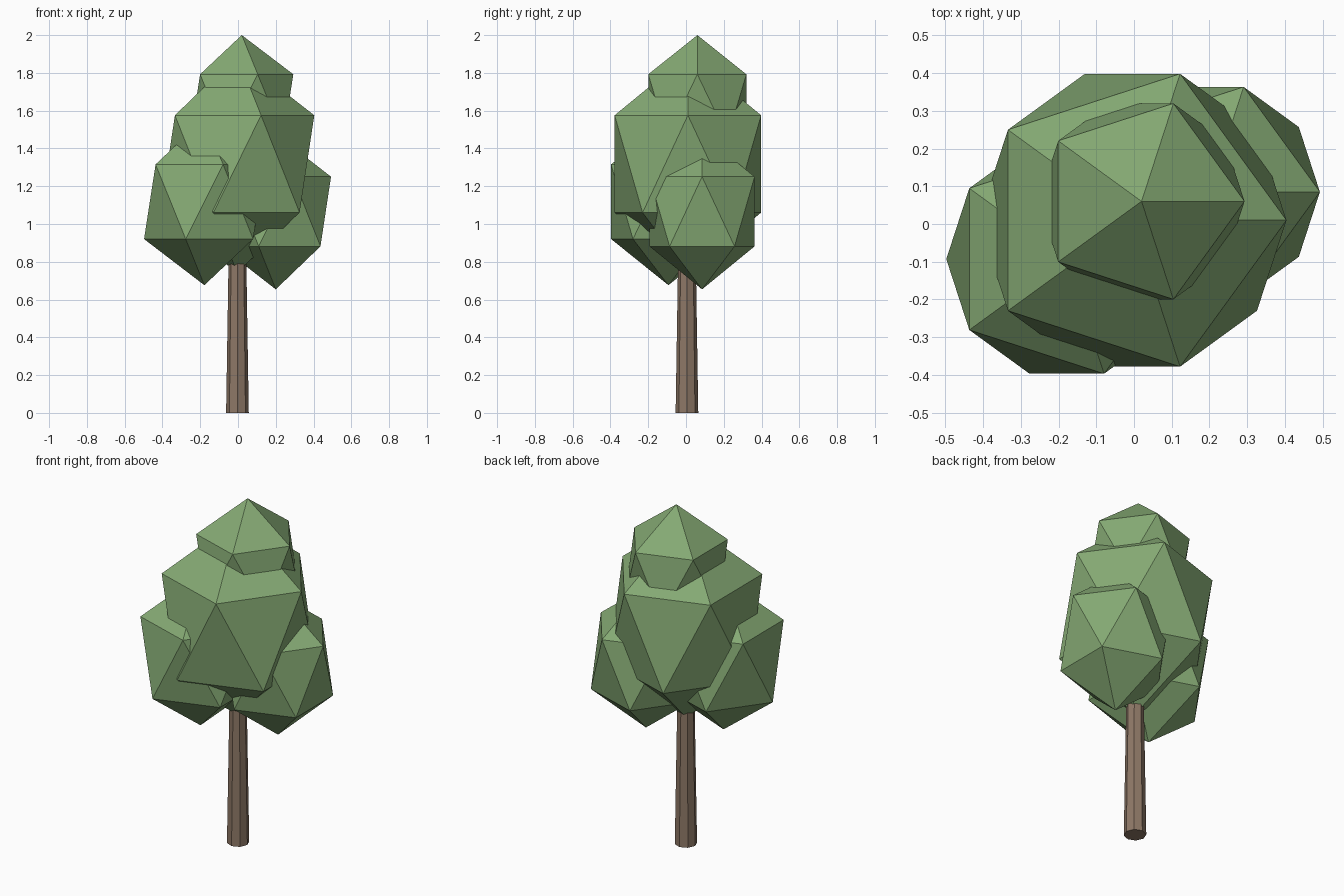
import bpy

if "Cube" in bpy.data.objects:
    bpy.data.objects.remove(bpy.data.objects["Cube"])


def material(name, colour):
    mat = bpy.data.materials.new(name)
    mat.diffuse_color = (*colour, 1.0)
    mat.use_nodes = True
    mat.node_tree.nodes["Principled BSDF"].inputs["Base Color"].default_value = mat.diffuse_color
    return mat


leaf_green = material("leaf_green", (0.235, 0.40, 0.174))
bark_brown = material("bark_brown", (0.27, 0.187, 0.133))


def finish(name, mat):
    obj = bpy.context.object
    obj.name = name
    obj.data.materials.append(mat)
    return obj


def leaf_clump(name, centre, radius, half_height):
    """Twenty-sided clump of leaves, stretched upright."""
    bpy.ops.mesh.primitive_ico_sphere_add(subdivisions=1, radius=1, location=centre)
    obj = finish(name, leaf_green)
    obj.scale = (radius, radius, half_height)


# Tapered eight-sided trunk, running up into the leaves
TRUNK_HEIGHT = 1.0
bpy.ops.mesh.primitive_cone_add(vertices=8, radius1=0.06, radius2=0.044,
                                depth=TRUNK_HEIGHT,
                                location=(-0.003, 0.005, TRUNK_HEIGHT / 2))
finish("trunk", bark_brown)

# Overlapping leaf clumps
leaf_clump("main_leaves", (-0.004, 0.01, 1.318), 0.456, 0.576)
leaf_clump("top_leaves", (0.02, 0.06, 1.625), 0.305, 0.375)
leaf_clump("left_leaves", (-0.178, -0.093, 1.118), 0.357, 0.442)
leaf_clump("right_leaves", (0.2, 0.085, 1.066), 0.327, 0.412)
